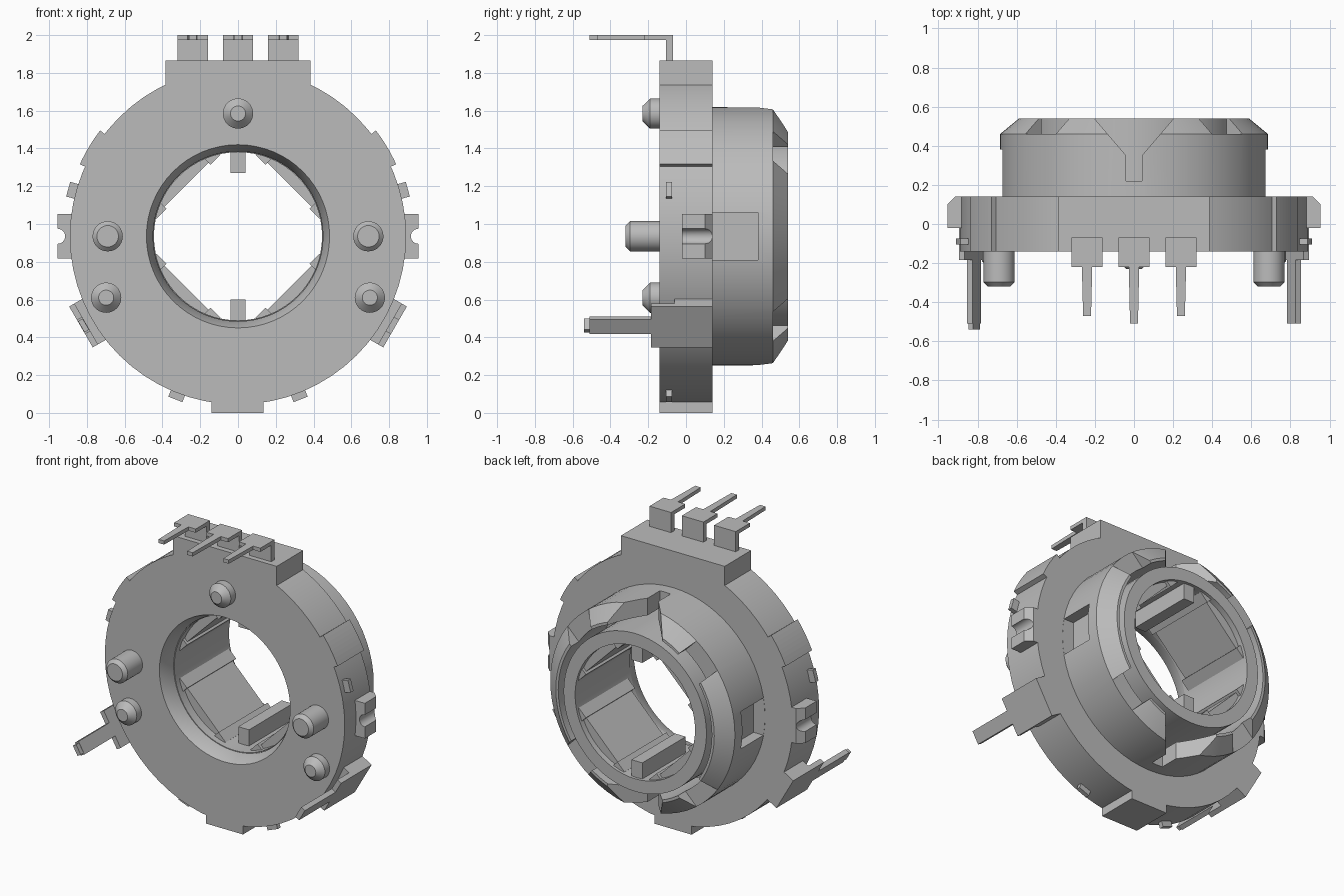
import bpy, bmesh, math
from math import cos, sin, radians, pi

cube = bpy.data.objects.get("Cube")
if cube:
    bpy.data.objects.remove(cube, do_unlink=True)

CZ = 0.935            # height of the bore axis
FRONT, BACK = -0.14, 0.14

grey = bpy.data.materials.new("plain grey")
grey.use_nodes = True
colour = (0.5, 0.5, 0.5, 1)
grey.diffuse_color = colour
grey.node_tree.nodes["Principled BSDF"].inputs["Base Color"].default_value = colour


def finish(name, bm, smooth=False):
    bmesh.ops.recalc_face_normals(bm, faces=bm.faces)
    mesh = bpy.data.meshes.new(name)
    bm.to_mesh(mesh)
    bm.free()
    mesh.materials.append(grey)
    obj = bpy.data.objects.new(name, mesh)
    bpy.context.collection.objects.link(obj)
    if smooth:
        shade(obj)
    return obj


def activate(obj):
    bpy.ops.object.select_all(action='DESELECT')
    obj.select_set(True)
    bpy.context.view_layer.objects.active = obj


def shade(obj):
    activate(obj)
    bpy.ops.object.shade_smooth_by_angle(angle=radians(25))


def lathe(name, profile, x=0, z=CZ, seg=64, closed=True):
    """Turn (radius, y) points about an axis along y."""
    bm = bmesh.new()
    rings = [[bm.verts.new((x + r * cos(2 * pi * i / seg), y, z + r * sin(2 * pi * i / seg)))
              for i in range(seg)] for r, y in profile]
    pairs = list(zip(rings, rings[1:]))
    if closed:
        pairs.append((rings[-1], rings[0]))
    else:
        bm.faces.new(rings[0])
        bm.faces.new(rings[-1])
    for a, b in pairs:
        for i in range(seg):
            j = (i + 1) % seg
            bm.faces.new((a[i], a[j], b[j], b[i]))
    return finish(name, bm, True)


def prism(name, points, y0, y1, smooth=False):
    """Extrude an (x, z) outline along y."""
    bm = bmesh.new()
    face = bm.faces.new([bm.verts.new((x, y0, z)) for x, z in points])
    out = bmesh.ops.extrude_face_region(bm, geom=[face])
    verts = [v for v in out["geom"] if isinstance(v, bmesh.types.BMVert)]
    bmesh.ops.translate(bm, verts=verts, vec=(0, y1 - y0, 0))
    return finish(name, bm, smooth)


def box(name, x0, x1, y0, y1, z0, z1):
    return prism(name, [(x0, z0), (x1, z0), (x1, z1), (x0, z1)], y0, y1)


def turned(points, angle):
    """Place (outward, sideways) points at an angle round the axis."""
    a = radians(angle)
    return [(r * cos(a) - t * sin(a), CZ + r * sin(a) + t * cos(a)) for r, t in points]


def radial_box(name, angle, r0, r1, t0, t1, y0, y1):
    return prism(name, turned([(r0, t0), (r1, t0), (r1, t1), (r0, t1)], angle), y0, y1)


def arc(r, a0, a1, n=8):
    return [(r * cos(radians(a0 + (a1 - a0) * i / n)), r * sin(radians(a0 + (a1 - a0) * i / n)))
            for i in range(n + 1)]


def cut(obj, cutters):
    for c in cutters:
        c.hide_render = True
        mod = obj.modifiers.new("cut", 'BOOLEAN')
        mod.operation, mod.object, mod.solver = 'DIFFERENCE', c, 'EXACT'
        activate(obj)
        bpy.ops.object.modifier_apply(modifier=mod.name)
        bpy.data.objects.remove(c, do_unlink=True)
    shade(obj)


# Base plate with tapered opening, and its top and bottom blocks
lathe("base_ring", [(0.485, FRONT), (0.89, FRONT), (0.89, BACK), (0.45, BACK), (0.45, -0.06)])
box("top_block", -0.385, 0.385, FRONT, BACK, 1.6, 1.865)
box("bottom_block", -0.14, 0.135, FRONT, BACK, 0, 0.2)

# Rear collar: bevelled rim, funnel slots, rim gaps and side windows
collar = lathe("rear_collar", [(0.57, 0.05), (0.685, 0.05), (0.685, 0.46), (0.588, 0.54), (0.57, 0.54)])
cutters = []
for side in (1, -1):
    bm = bmesh.new()
    outline = [(-0.04, 0.22), (0.04, 0.22), (0.04, 0.35), (0.22, 0.56), (-0.22, 0.56), (-0.04, 0.35)]
    f = bm.faces.new([bm.verts.new((x, y, CZ + side * 0.4)) for x, y in outline])
    out = bmesh.ops.extrude_face_region(bm, geom=[f])
    bmesh.ops.translate(bm, vec=(0, 0, side * 0.4),
                        verts=[v for v in out["geom"] if isinstance(v, bmesh.types.BMVert)])
    cutters.append(finish("funnel_cutter", bm))
    xs = sorted((side * 0.6, side * 0.8))
    cutters.append(box("window_cutter", *xs, 0.141, 0.38, CZ - 0.125, CZ + 0.125))
for angle in (45, 135, 225, 315):
    cutters.append(radial_box("gap_cutter", angle, 0.5, 0.8, -0.11, 0.11, 0.46, 0.6))
cut(collar, cutters)

# Inner sleeve with diagonal flats, grip bars and two keys
lathe("inner_sleeve", [(0.445, -0.04), (0.53, -0.04), (0.53, 0.54), (0.445, 0.54)])
for angle in (45, 135, 225, 315):
    prism("sleeve_flat", turned(arc(0.45, -31, 31), angle), 0.02, 0.5)
    for t in (-0.24, 0.165):
        radial_box("grip_bar", angle, 0.37, 0.42, t, t + 0.075, 0.0, 0.52)
for angle in (90, 270):
    radial_box("sleeve_key", angle, 0.335, 0.46, -0.04, 0.04, 0.06, 0.52)

# Front locating pegs: x, z, length end, tip radius
pegs = [(0, 1.585, -0.23, 0.04)]
for s in (1, -1):
    pegs += [(s * 0.69, 0.935, -0.32, 0.057), (s * 0.698, 0.61, -0.23, 0.04)]
for x, z, end, tip in pegs:
    bevel = 0.08 - tip
    lathe("locating_peg", [(0.08, -0.1), (0.08, end + bevel), (tip, end)], x, z, 32, False)

# Three bent terminals on the top block
for x, end in ((-0.24, -0.47), (0, -0.51), (0.24, -0.47)):
    box("terminal_upright", x - 0.08, x + 0.08, -0.105, -0.07, 1.8, 2.0)
    box("terminal_plate", x - 0.08, x + 0.08, -0.22, -0.07, 1.975, 2.0)
    tip = box("terminal_pin", x - 0.027, x + 0.027, end, -0.2, 1.975, 2.0)
    for v in tip.data.vertices:
        if v.co.y < end + 0.01:
            v.co.x = x + (v.co.x - x) * 0.75

# Details on both sides of the rim
for side, name in ((1, "left"), (-1, "right")):
    def at(angle):
        return angle if side == 1 else 180 - angle

    # Notched side lug with a rear chamfer
    bm = bmesh.new()
    lug = [(0.8, -0.02), (0.955, -0.02), (0.955, 0.1), (0.915, BACK), (0.8, BACK)]
    f = bm.faces.new([bm.verts.new((side * x, y, CZ - 0.118)) for x, y in lug])
    out = bmesh.ops.extrude_face_region(bm, geom=[f])
    bmesh.ops.translate(bm, vec=(0, 0, 0.236),
                        verts=[v for v in out["geom"] if isinstance(v, bmesh.types.BMVert)])
    lug = finish(name + "_lug", bm)
    cut(lug, [lathe("notch_cutter", [(0.04, -0.1), (0.04, 0.3)], side * 0.955, CZ, 24, False)])

    # Raised rim pad and small rim nibs
    pad = arc(0.92, 24.5, 37.5) + arc(0.85, 37.5, 24.5)
    prism(name + "_rim_pad", [(side * x, CZ + z) for x, z in pad], FRONT, BACK)
    radial_box(name + "_upper_nib", at(15.5), 0.85, 0.933, -0.04, 0.04, -0.105, -0.075)
    radial_box(name + "_lower_nib", at(-69), 0.85, 0.925, -0.04, 0.04, -0.105, -0.075)

    # Slanted mounting tab with a long pin
    radial_box(name + "_tab_base", at(-30), 0.8, 0.935, -0.125, 0.125, -0.06, BACK)
    radial_box(name + "_tab_plate", at(-30), 0.928, 0.96, -0.125, 0.125, -0.185, BACK)
    pin = radial_box(name + "_tab_pin", at(-30), 0.928, 0.96, -0.044, 0.044, -0.51, -0.15)
    end = -0.51 if side == 1 else -0.54
    radial_box(name + "_tab_pin_tip", at(-30), 0.93, 0.958, -0.034, 0.034, end, -0.5)
